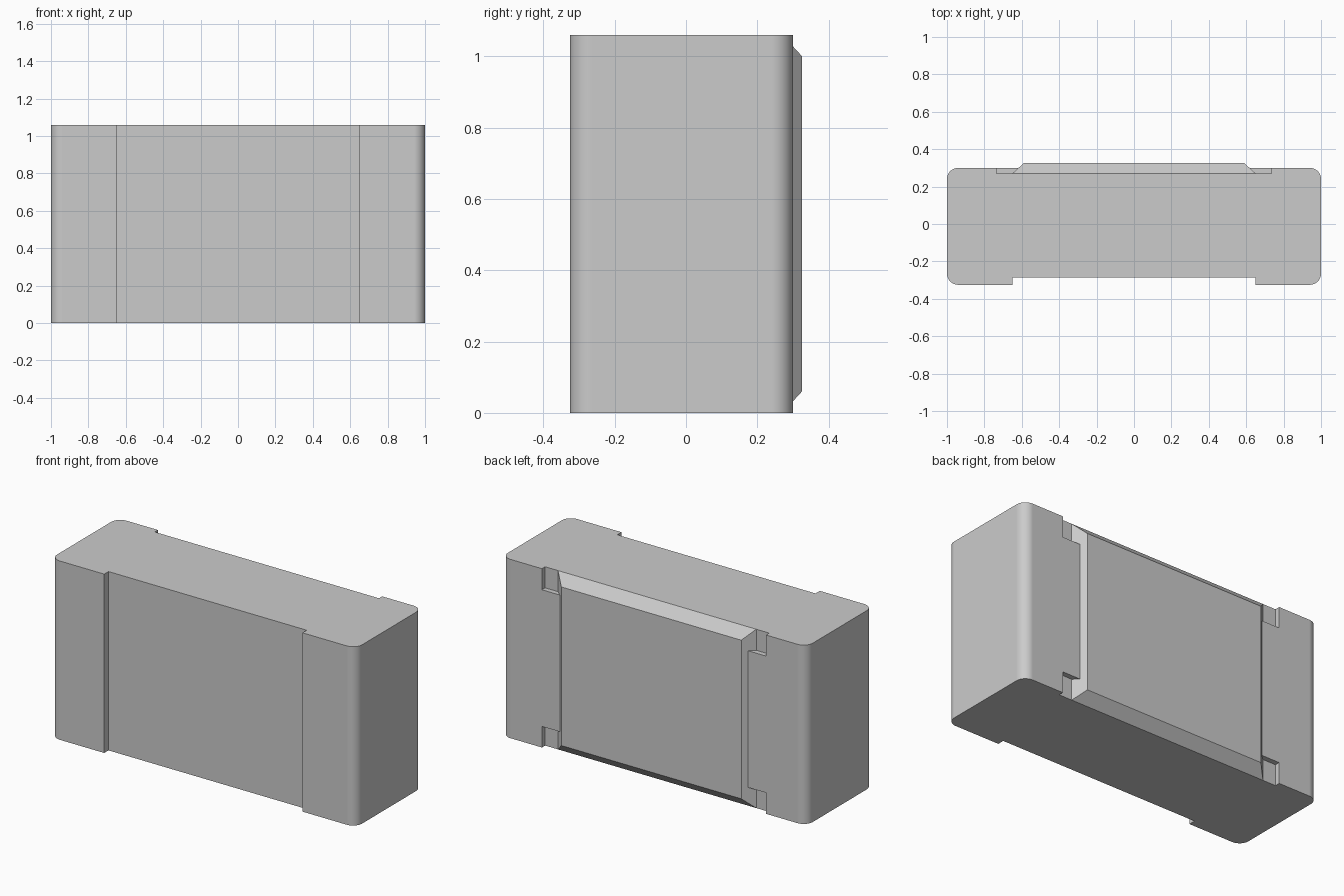
import bpy
import bmesh
from math import cos, sin, pi

cube = bpy.data.objects.get("Cube")
if cube:
    bpy.data.objects.remove(cube, do_unlink=True)

HEIGHT = 1.06
FRONT, BACK = -0.325, 0.3
FLOOR, PANEL_FACE = 0.27, 0.325
RADIUS = 0.06

grey = bpy.data.materials.new("light grey")
grey.use_nodes = True
grey.diffuse_color = (0.6, 0.6, 0.6, 1)
grey.node_tree.nodes["Principled BSDF"].inputs["Base Color"].default_value = (0.6, 0.6, 0.6, 1)


def loft(name, bottom, top):
    """Closed solid between two matching loops of points."""
    bm = bmesh.new()
    a = [bm.verts.new(p) for p in bottom]
    b = [bm.verts.new(p) for p in top]
    bm.faces.new(a)
    bm.faces.new(b)
    for i in range(len(a)):
        j = (i + 1) % len(a)
        bm.faces.new((a[i], a[j], b[j], b[i]))
    bmesh.ops.recalc_face_normals(bm, faces=bm.faces)
    mesh = bpy.data.meshes.new(name)
    bm.to_mesh(mesh)
    bm.free()
    mesh.materials.append(grey)
    obj = bpy.data.objects.new(name, mesh)
    bpy.context.collection.objects.link(obj)
    return obj


def arc(cx, cy, start, steps=12):
    return [(cx + RADIUS * cos(start + pi / 2 * i / steps),
             cy + RADIUS * sin(start + pi / 2 * i / steps)) for i in range(steps + 1)]


# Body: rounded block with a shallow full-height channel in the front
half = [(0.65, -0.285), (0.65, FRONT)]
half += arc(1 - RADIUS, FRONT + RADIUS, -pi / 2)
half += arc(1 - RADIUS, BACK - RADIUS, 0)
outline = half + [(-x, y) for x, y in reversed(half)]
body = loft("body", [(x, y, 0) for x, y in outline],
            [(x, y, HEIGHT) for x, y in outline])

# Back recess: wide at the top and bottom to form four corner notches
NOTCH = 0.125
side = [(0.735, -0.1), (0.735, NOTCH), (0.612, NOTCH)]
side += [(x, HEIGHT - z) for x, z in reversed(side)]
shape = side + [(-x, z) for x, z in reversed(side)]
cutter = loft("recess_cutter", [(x, FLOOR, z) for x, z in shape],
              [(x, 0.5, z) for x, z in shape])
cutter.hide_render = True

cut = body.modifiers.new("recess", "BOOLEAN")
cut.operation = "DIFFERENCE"
cut.solver = "EXACT"
cut.object = cutter
bpy.ops.object.select_all(action="DESELECT")
bpy.context.view_layer.objects.active = body
body.select_set(True)
bpy.ops.object.modifier_apply(modifier=cut.name)
bpy.data.objects.remove(cutter, do_unlink=True)
bpy.ops.object.shade_smooth_by_angle(angle=pi / 6)
weighted = body.modifiers.new("flat_sides", "WEIGHTED_NORMAL")
weighted.keep_sharp = True


# Back panel: raised plate with sloping edges
def rectangle(w, y, inset):
    return [(-w, y, inset), (w, y, inset), (w, y, HEIGHT - inset), (-w, y, HEIGHT - inset)]


loft("back_panel", rectangle(0.65, FLOOR, 0), rectangle(0.59, PANEL_FACE, 0.06))
